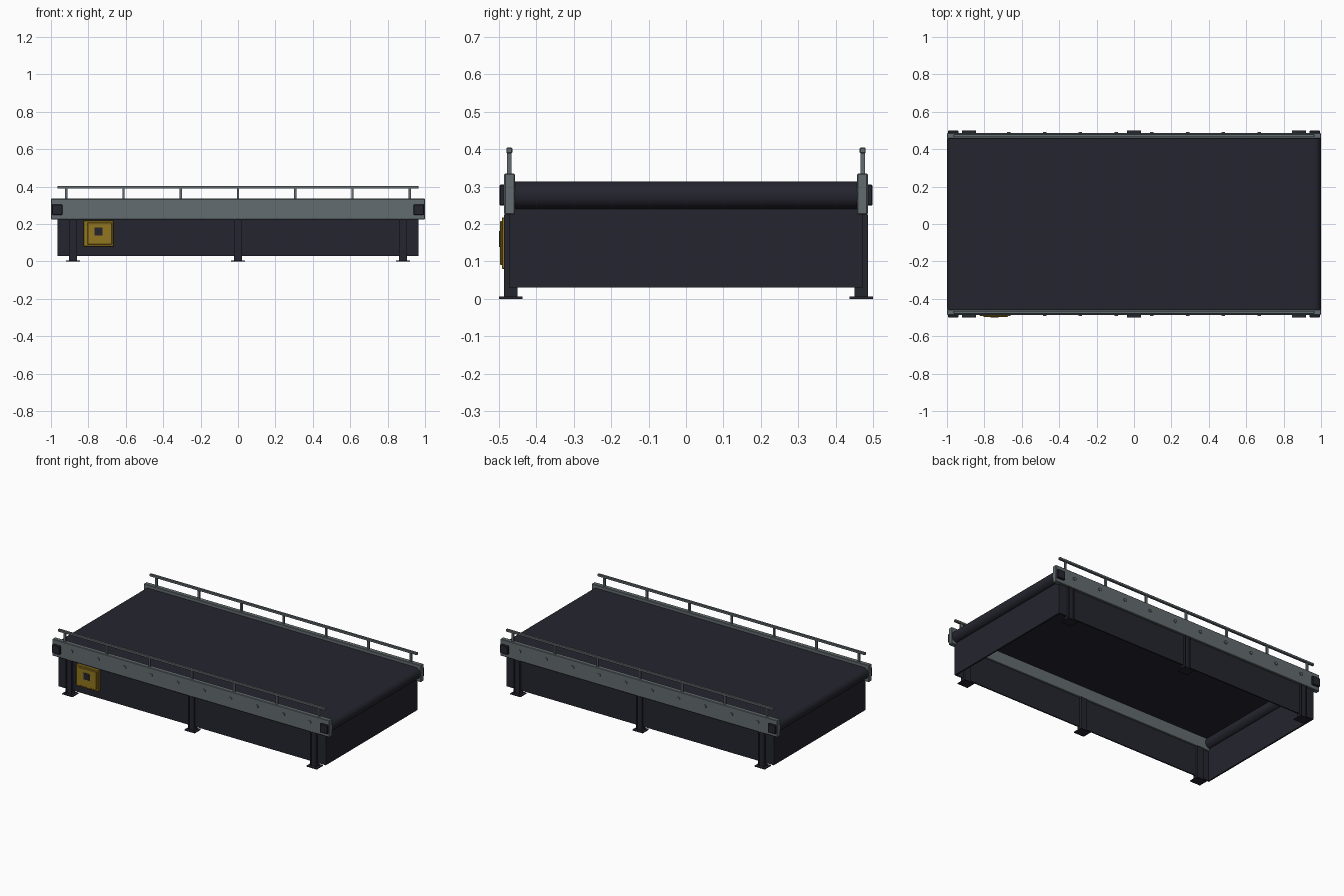
import bpy, bmesh, math
from mathutils import Matrix

if "Cube" in bpy.data.objects:
    bpy.data.objects.remove(bpy.data.objects["Cube"])


def material(name, rgb):
    m = bpy.data.materials.new(name)
    m.diffuse_color = (*rgb, 1)
    m.use_nodes = True
    m.node_tree.nodes["Principled BSDF"].inputs["Base Color"].default_value = m.diffuse_color
    return m


DARK = material("dark navy steel", (0.018, 0.018, 0.028))
GREY = material("grey metal", (0.127, 0.152, 0.162))
YELLOW = material("yellow paint", (0.29, 0.18, 0.014))


def finish(name, bm, mat, bevel=0.0):
    bmesh.ops.recalc_face_normals(bm, faces=bm.faces)
    me = bpy.data.meshes.new(name)
    bm.to_mesh(me)
    bm.free()
    me.materials.append(mat)
    ob = bpy.data.objects.new(name, me)
    bpy.context.collection.objects.link(ob)
    if bevel:
        mod = ob.modifiers.new("bevel", 'BEVEL')
        mod.width = bevel
        mod.segments = 1
    return ob


def add_box(bm, x0, x1, y0, y1, z0, z1):
    mat = Matrix.Translation(((x0 + x1) / 2, (y0 + y1) / 2, (z0 + z1) / 2)) \
        @ Matrix.Diagonal((x1 - x0, abs(y1 - y0), z1 - z0, 1))
    bmesh.ops.create_cube(bm, size=1, matrix=mat)


def boxes(name, mat, dims, bevel=0.0):
    bm = bmesh.new()
    for d in dims:
        add_box(bm, *d)
    return finish(name, bm, mat, bevel)


def add_cylinder(bm, x, y, z, r, depth, sides):
    bmesh.ops.create_cone(bm, cap_ends=True, segments=sides, radius1=r, radius2=r, depth=depth,
                          matrix=Matrix.Translation((x, y, z)) @ Matrix.Rotation(math.pi / 2, 4, 'X'))


# Belt: flat sheet running over a roller at each end
ROLL_X, ROLL_Z, ROLL_R = 0.962, 0.277, 0.037
boxes("belt", DARK, [(-ROLL_X, ROLL_X, -0.458, 0.458, 0.302, ROLL_Z + ROLL_R)])
for side, s in (("left", -1), ("right", 1)):
    bm = bmesh.new()
    add_cylinder(bm, s * ROLL_X, 0, ROLL_Z, ROLL_R, 0.916, 32)
    roller = finish(side + "_roller", bm, DARK)
    bpy.ops.object.select_all(action='DESELECT')
    roller.select_set(True)
    bpy.context.view_layer.objects.active = roller
    bpy.ops.object.shade_smooth_by_angle()

    # End panel below the roller
    xs = sorted((s * 0.955, s * 0.965))
    boxes(side + "_end_panel", DARK, [(*xs, -0.473, 0.473, 0.03, 0.24)])

for side, s in (("front", -1), ("back", 1)):
    def y(a, b):
        return tuple(sorted((s * a, s * b)))

    # Side frame and skirt panel
    boxes(side + "_side_frame", GREY, [(-1, 1, *y(0.457, 0.486), 0.225, 0.335)], 0.003)
    boxes(side + "_skirt", DARK, [(-0.965, 0.965, *y(0.465, 0.473), 0.03, 0.226)])

    # Roller bearing blocks at the frame ends
    boxes(side + "_bearing_blocks", DARK,
          [(x - 0.028, x + 0.028, *y(0.48, 0.499), 0.249, 0.305) for x in (-0.967, 0.967)], 0.003)

    # Bolt heads along the frame
    bm = bmesh.new()
    for i in range(10):
        add_cylinder(bm, (i - 4.5) * 0.191, s * 0.487, 0.29, 0.011, 0.01, 6)
    finish(side + "_bolts", bm, GREY)

    # Guard rail on slim posts
    boxes(side + "_guard_rail", GREY, [(-0.965, 0.965, *y(0.464, 0.48), 0.389, 0.404)], 0.002)
    boxes(side + "_guard_posts", GREY,
          [(i * 0.306 - 0.006, i * 0.306 + 0.006, *y(0.466, 0.478), 0.33, 0.392)
           for i in range(-3, 4)])

    # Channel legs with foot plates
    legs, feet = [], []
    for x in (-0.882, 0, 0.882):
        legs += [(x - 0.022, x - 0.015, *y(0.45, 0.486), 0.004, 0.226),
                 (x + 0.015, x + 0.022, *y(0.45, 0.486), 0.004, 0.226),
                 (x - 0.016, x + 0.016, *y(0.45, 0.480), 0.004, 0.226)]
        feet.append((x - 0.037, x + 0.037, *y(0.437, 0.5), 0, 0.006))
    boxes(side + "_legs", DARK, legs)
    boxes(side + "_feet", DARK, feet)

# Control box with a raised cover and dark switch
boxes("control_box", YELLOW, [(-0.825, -0.665, -0.492, -0.47, 0.08, 0.218),
                              (-0.805, -0.675, -0.497, -0.49, 0.09, 0.208)], 0.002)
boxes("control_switch", DARK, [(-0.766, -0.724, -0.5, -0.495, 0.139, 0.181)])
